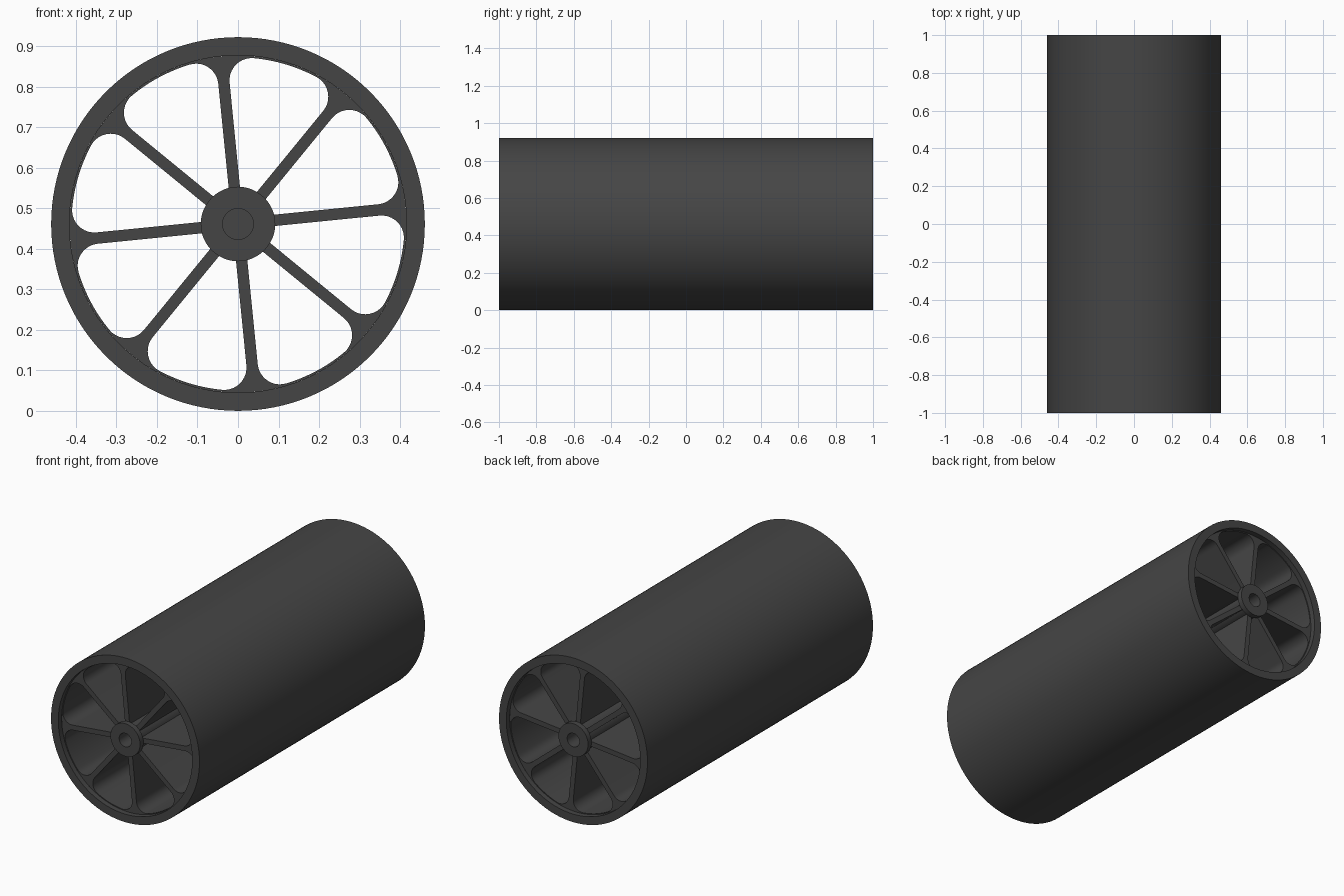
import bpy, bmesh, math
from mathutils import Matrix

if "Cube" in bpy.data.objects:
    bpy.data.objects.remove(bpy.data.objects["Cube"])

R, RIM, POCKET = 0.461, 0.416, 0.411     # outer radius, rim opening, pocket outer radius
CORE, HUB, BORE = 0.08, 0.092, 0.038
HALF, WEB = 1.0, 0.97                    # half lengths of rim and of recessed webs
W, F = 0.014, 0.055                      # half spoke thickness, fillet radius
SPOKES, TILT = 8, math.radians(5.7)

mat = bpy.data.materials.new("dark grey")
mat.diffuse_color = (0.06, 0.06, 0.06, 1)
mat.use_nodes = True
mat.node_tree.nodes["Principled BSDF"].inputs["Base Color"].default_value = mat.diffuse_color


def finish(name, bm):
    """Store the mesh, lift it to the ground and smooth its round faces."""
    bmesh.ops.recalc_face_normals(bm, faces=bm.faces)
    me = bpy.data.meshes.new(name)
    bm.to_mesh(me)
    bm.free()
    me.materials.append(mat)
    ob = bpy.data.objects.new(name, me)
    bpy.context.collection.objects.link(ob)
    ob.location.z = R
    bpy.ops.object.select_all(action='DESELECT')
    ob.select_set(True)
    bpy.context.view_layer.objects.active = ob
    bpy.ops.object.shade_smooth_by_angle(angle=math.radians(30))
    return ob


def lathe(name, profile, steps):
    """Spin (radius, y) points around the y axis."""
    bm = bmesh.new()
    vs = [bm.verts.new((r, y, 0)) for r, y in profile]
    es = [bm.edges.new(p) for p in zip(vs, vs[1:])]
    bmesh.ops.spin(bm, geom=vs + es, cent=(0, 0, 0), axis=(0, 1, 0),
                   angle=math.tau, steps=steps)
    bmesh.ops.remove_doubles(bm, verts=bm.verts, dist=1e-5)
    return finish(name, bm)


def arc(cx, cy, r, a0, a1, n):
    return [(cx + r * math.cos(a0 + (a1 - a0) * i / n),
             cy + r * math.sin(a0 + (a1 - a0) * i / n)) for i in range(n + 1)]


def pocket(mid):
    """Outline of one opening between two spokes, with rounded outer corners."""
    h = math.pi / SPOKES
    a_in = h - math.asin(W / CORE)
    a_c = h - math.asin((W + F) / (POCKET - F))      # direction of fillet centre
    cx, cy = (POCKET - F) * math.cos(a_c), (POCKET - F) * math.sin(a_c)
    upper = arc(0, 0, POCKET, 0, a_c, 8)[:-1]
    upper += arc(cx, cy, F, a_c, h + math.pi / 2, 10)
    upper += arc(0, 0, CORE, a_in, 0, 4)
    pts = upper + [(x, -y) for x, y in reversed(upper[1:-1])]
    c, s = math.cos(mid), math.sin(mid)
    return [(x * c - y * s, x * s + y * c) for x, y in pts]


# spoke webs: a disc pierced by the pockets, running the whole length
curve = bpy.data.curves.new("web_profile", 'CURVE')
curve.dimensions, curve.fill_mode, curve.extrude = '2D', 'BOTH', WEB
outlines = [arc(0, 0, RIM, 0, math.tau, 96)[:-1], arc(0, 0, 0.06, 0, math.tau, 32)[:-1]]
outlines += [pocket(TILT + math.tau * (k + 0.5) / SPOKES) for k in range(SPOKES)]
for pts in outlines:
    sp = curve.splines.new('POLY')
    sp.points.add(len(pts) - 1)
    for p, (x, y) in zip(sp.points, pts):
        p.co = (x, y, 0, 1)
    sp.use_cyclic_u = True
helper = bpy.data.objects.new("web_profile", curve)
bpy.context.collection.objects.link(helper)
bpy.context.view_layer.update()
solid = bpy.data.meshes.new_from_object(helper.evaluated_get(bpy.context.evaluated_depsgraph_get()))
bm = bmesh.new()
bm.from_mesh(solid)
bpy.data.objects.remove(helper)
bpy.data.meshes.remove(solid)
bmesh.ops.remove_doubles(bm, verts=bm.verts, dist=1e-5)
bm.normal_update()
# drop the walls buried inside the rim and the hub
buried = [f for f in bm.faces if abs(f.normal.z) < 0.5
          and not 0.07 < f.calc_center_median().xy.length < 0.4135]
bmesh.ops.delete(bm, geom=buried, context='FACES')
bm.transform(Matrix.Rotation(math.pi / 2, 4, 'X'))
finish("spoke_webs", bm)

# outer shell with a shallow lip at both ends
lathe("outer_shell", [(RIM, -WEB), (RIM, -HALF), (R, -HALF),
                      (R, HALF), (RIM, HALF), (RIM, WEB)], 128)

# hub caps with a blind bore
for name, s in (("front_hub", -1), ("back_hub", 1)):
    lathe(name, [(0, s * 0.88), (BORE, s * 0.88), (BORE, s * HALF),
                 (HUB, s * HALF), (HUB, s * WEB), (CORE - 0.01, s * WEB)], 48)
